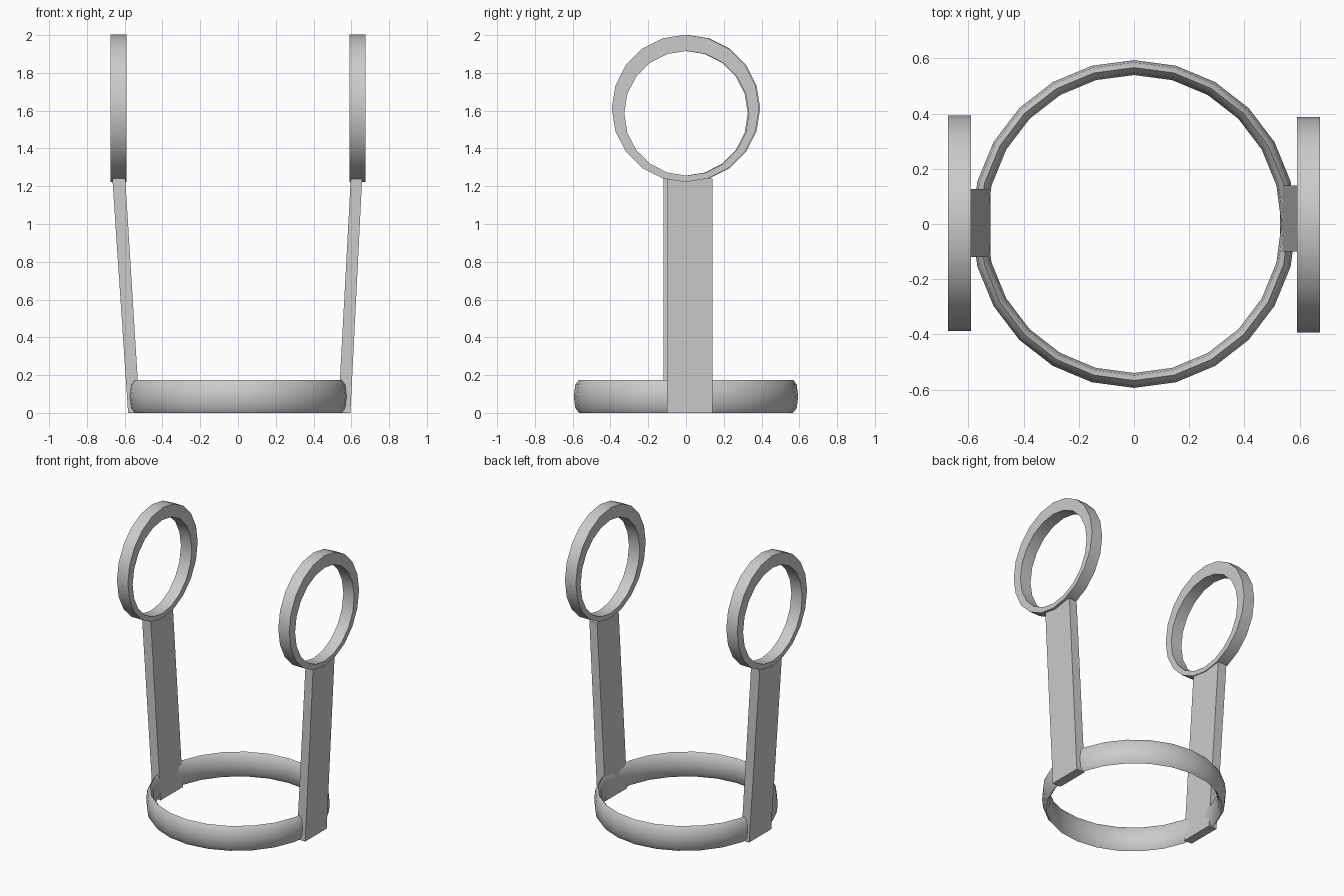
import bpy, bmesh
from math import sin, cos, tau, radians

cube = bpy.data.objects.get("Cube")
if cube:
    bpy.data.objects.remove(cube)

# Single grey material
grey = bpy.data.materials.new("plain grey")
grey.use_nodes = True
colour = (0.6, 0.6, 0.6, 1)
grey.diffuse_color = colour
grey.node_tree.nodes["Principled BSDF"].inputs["Base Color"].default_value = colour


def finish(name, bm, smooth_angle=None):
    bmesh.ops.recalc_face_normals(bm, faces=bm.faces)
    mesh = bpy.data.meshes.new(name)
    bm.to_mesh(mesh)
    bm.free()
    mesh.materials.append(grey)
    obj = bpy.data.objects.new(name, mesh)
    bpy.context.collection.objects.link(obj)
    if smooth_angle:
        bpy.ops.object.select_all(action='DESELECT')
        obj.select_set(True)
        bpy.context.view_layer.objects.active = obj
        bpy.ops.object.shade_smooth_by_angle(angle=radians(smooth_angle))
    return obj


def closed_loft(bm, loops):
    """Skin a closed series of closed vertex loops."""
    rows = [[bm.verts.new(p) for p in loop] for loop in loops]
    n = len(rows[0])
    for i, a in enumerate(rows):
        b = rows[(i + 1) % len(rows)]
        for j in range(n):
            k = (j + 1) % n
            bm.faces.new((a[j], a[k], b[k], b[j]))


def base_ring(segments=24, sides=8):
    # Flattened torus: tall thin oval section swept round the base
    loops = []
    for i in range(segments):
        a = tau * i / segments
        loop = []
        for j in range(sides):
            t = tau * j / sides
            r = 0.567 + 0.027 * cos(t)
            loop.append((0.99 * r * cos(a), r * sin(a), 0.0875 + 0.0875 * sin(t)))
        loops.append(loop)
    bm = bmesh.new()
    closed_loft(bm, loops)
    finish("base_ring", bm, 60)


def upper_ring(name, side, segments=20):
    # Upright hoop whose hole sits slightly low
    def circle(x, r, y, z):
        return [(side * x, side * (y + r * sin(tau * i / segments)),
                 z + r * cos(tau * i / segments)) for i in range(segments)]
    outer, inner = (0.39, -0.003, 1.612), (0.33, 0.003, 1.586)
    bm = bmesh.new()
    closed_loft(bm, [circle(0.59, *outer), circle(0.675, *outer),
                     circle(0.675, *inner), circle(0.59, *inner)])
    finish(name, bm, 35)


def arm(name, side, bottom, top, front, back):
    # Flat bar leaning outward; bottom and top give its x range
    bm = bmesh.new()
    corners = [(bottom[0], 0), (bottom[1], 0), (top[1], 1.24), (top[0], 1.24)]
    face = bm.faces.new([bm.verts.new((side * x, front, z)) for x, z in corners])
    new = bmesh.ops.extrude_face_region(bm, geom=[face])["geom"]
    bmesh.ops.translate(bm, vec=(0, back - front, 0),
                        verts=[v for v in new if isinstance(v, bmesh.types.BMVert)])
    finish(name, bm)


base_ring()
arm("left_arm", 1, (0.53, 0.595), (0.597, 0.657), -0.10, 0.14)
arm("right_arm", -1, (0.52, 0.582), (0.597, 0.665), -0.12, 0.127)
upper_ring("left_upper_ring", 1)
upper_ring("right_upper_ring", -1)
